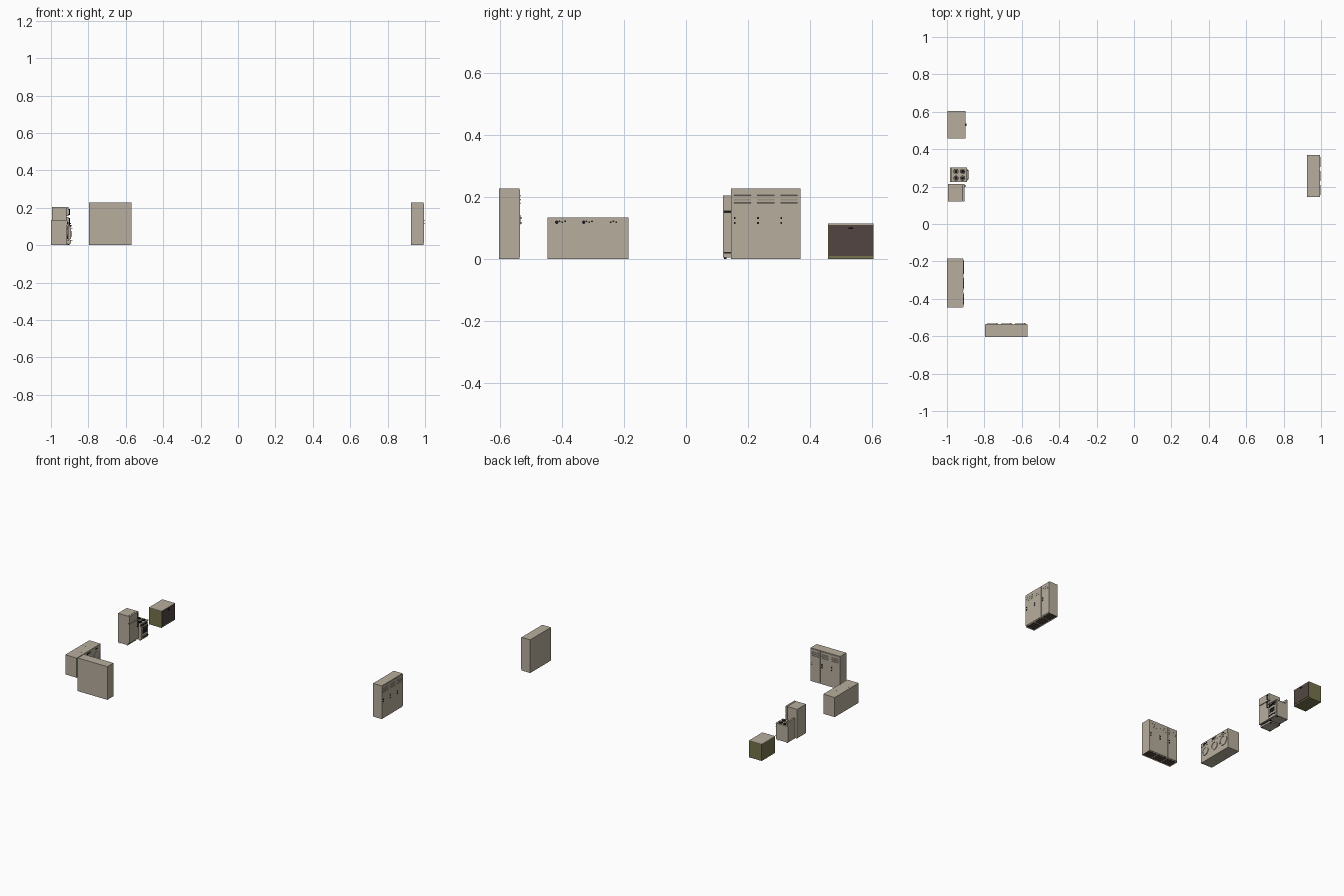
import bpy, bmesh, math
from mathutils import Matrix, Vector

if "Cube" in bpy.data.objects:
    bpy.data.objects.remove(bpy.data.objects["Cube"])


def material(name, rgb):
    m = bpy.data.materials.new(name)
    m.diffuse_color = (*rgb, 1)
    m.use_nodes = True
    m.node_tree.nodes["Principled BSDF"].inputs["Base Color"].default_value = m.diffuse_color
    return m


BEIGE = material("beige enamel", (0.47, 0.42, 0.34))
BROWN = material("dark brown", (0.085, 0.06, 0.052))
OLIVE = material("olive", (0.18, 0.175, 0.075))
BLACK = material("black", (0.012, 0.011, 0.01))

# Each appliance is built facing +x; this matrix puts it in the room
place = Matrix()


def at(x, y, turn=0):
    global place
    place = Matrix.Translation((x, y, 0)) @ Matrix.Rotation(math.radians(turn), 4, 'Z')


def finish(name, bm, mats):
    bm.transform(place)
    bmesh.ops.recalc_face_normals(bm, faces=bm.faces)
    me = bpy.data.meshes.new(name)
    bm.to_mesh(me)
    bm.free()
    for m in mats:
        me.materials.append(m)
    ob = bpy.data.objects.new(name, me)
    bpy.context.collection.objects.link(ob)
    return ob


def box(name, x, y, z, mat=BEIGE, base=None, tilt=0):
    """Box from (min, max) ranges; base gives a recessed underside colour."""
    bm = bmesh.new()
    size = Vector((x[1] - x[0], y[1] - y[0], z[1] - z[0]))
    mid = Vector((x[0] + x[1], y[0] + y[1], z[0] + z[1])) / 2
    bmesh.ops.create_cube(bm, size=1, matrix=Matrix.Translation(mid)
                          @ Matrix.Rotation(tilt, 4, 'Y') @ Matrix.Diagonal((*size, 1)))
    mats = [mat]
    if base:
        mats.append(base)
        bottom = [f for f in bm.faces if f.normal.z < -0.9]
        bmesh.ops.inset_region(bm, faces=bottom, thickness=0.003, depth=-0.006)
        for f in bottom:
            f.material_index = 1
    return finish(name, bm, mats)


def disc(name, c, r, depth, mat=BEIGE, axis='X', n=20, r2=None):
    bm = bmesh.new()
    rot = Matrix.Rotation(math.pi / 2, 4, 'Y') if axis == 'X' else Matrix()
    bmesh.ops.create_cone(bm, cap_ends=True, segments=n, radius1=r, radius2=r2 or r,
                          depth=depth, matrix=Matrix.Translation(c) @ rot)
    return finish(name, bm, [mat])


def ring(name, c, r_out, r_in, depth, axis='X', mat=BEIGE, n=24):
    """Flat ring around the given axis."""
    bm = bmesh.new()
    rows = [(r_out, -depth / 2), (r_out, depth / 2), (r_in, depth / 2), (r_in, -depth / 2)]
    loops = []
    for i in range(n):
        a = math.tau * i / n
        pts = [(h, r * math.cos(a), r * math.sin(a)) for r, h in rows]
        if axis == 'Z':
            pts = [(p[1], p[2], p[0]) for p in pts]
        loops.append([bm.verts.new(Vector(p) + Vector(c)) for p in pts])
    for i in range(n):
        a, b = loops[i], loops[(i + 1) % n]
        for k in range(4):
            bm.faces.new((a[k], b[k], b[(k + 1) % 4], a[(k + 1) % 4]))
    return finish(name, bm, [mat])


def locker(tag, y0, w=0.075):
    n = "locker_" + tag
    y1 = y0 + w
    box(n + "_body", (-0.036, 0.030), (y0, y1), (0, 0.228), base=BROWN)
    box(n + "_door", (0.030, 0.033), (y0 + 0.001, y1 - 0.001), (0.008, 0.224))
    for k in range(3):  # louvres
        z = 0.178 + k * 0.012
        box(f"{n}_louvre_{k}", (0.032, 0.0345), (y0 + 0.010, y1 - 0.010), (z, z + 0.004), tilt=0.3)
    box(n + "_latch_plate", (0.033, 0.0342), (y0 + 0.009, y0 + 0.016), (0.112, 0.142))
    for z in (0.117, 0.133):  # latch studs
        box(f"{n}_latch_{z}", (0.034, 0.037), (y0 + 0.010, y0 + 0.015), (z - 0.003, z + 0.003), BLACK)


# Two banks of three lockers
for bank, x, y, turn in (("rear", 0.961, 0.257, 0), ("front", -0.683, -0.567, 90)):
    at(x, y, turn)
    for i in range(3):
        locker(f"{bank}_{i}", -0.1125 + i * 0.075)

# Two washers and a dryer side by side
for i in range(3):
    n = ("washer_a", "washer_b", "dryer")[i]
    w, r = 0.0865, (0.028, 0.028, 0.033)[i]
    at(-0.955, -0.4025 + i * 0.0868)
    box(n + "_body", (-0.045, 0.042), (-w / 2, w / 2), (0, 0.135))
    ring(n + "_door_rim", (0.043, 0, 0.067), r, r - 0.005, 0.005)
    disc(n + "_door", (0.0425, 0, 0.067), r - 0.006, 0.003)
    box(n + "_control_panel", (0.042, 0.0432), (-w / 2 + 0.003, w / 2 - 0.003), (0.108, 0.132))
    for k in range(4 if i < 2 else 3):  # knobs and buttons
        size = 0.0055 if k == 0 and i < 2 else 0.003
        disc(f"{n}_knob_{k}", (0.0445, -0.014 + k * 0.009, 0.119 + 0.003 * (k % 2)), size, 0.004, BLACK, n=10)
    if i == 2:
        box(n + "_door_grip", (0.042, 0.046), (-0.040, -0.034), (0.057, 0.077))

# Refrigerator with freezer door on top
at(-0.95, 0.167)
box("fridge_body", (-0.045, 0.030), (-0.048, 0.048), (0.006, 0.205))
box("fridge_door", (0.032, 0.043), (-0.048, 0.048), (0.022, 0.151))
box("freezer_door", (0.032, 0.043), (-0.048, 0.048), (0.156, 0.205))
box("fridge_door_seal", (0.029, 0.033), (-0.045, 0.045), (0.018, 0.203), BLACK)
for tag, z in (("fridge", (0.105, 0.146)), ("freezer", (0.162, 0.195))):
    box(tag + "_handle", (0.047, 0.051), (0.034, 0.039), z, BLACK)
    for k in range(2):
        zz = z[k] - 0.004 * k
        box(f"{tag}_handle_post_{k}", (0.042, 0.049), (0.034, 0.039), (zz, zz + 0.004), BLACK)
for x in (-0.035, 0.022):
    for y in (-0.04, 0.04):
        disc(f"fridge_foot_{x}_{y}", (x, y, 0.004), 0.004, 0.008, BLACK, 'Z', 8)

# Cooker with four burners, oven door and back panel
at(-0.938, 0.263)
box("cooker_body", (-0.046, 0.040), (-0.038, 0.038), (0.006, 0.114))
box("cooker_top", (-0.046, 0.046), (-0.039, 0.039), (0.114, 0.118))
box("cooker_back_panel", (-0.046, -0.034), (-0.039, 0.039), (0.118, 0.145))
box("oven_door", (0.040, 0.046), (-0.036, 0.036), (0.032, 0.094))
box("oven_window", (0.046, 0.0468), (-0.024, 0.024), (0.045, 0.076), BLACK)
box("oven_drawer", (0.040, 0.046), (-0.036, 0.036), (0.008, 0.029))
for tag, z in (("oven", 0.086), ("drawer", 0.022)):
    box(tag + "_handle", (0.050, 0.054), (-0.026, 0.026), (z, z + 0.004), BLACK)
    for y in (-0.024, 0.024):
        box(f"{tag}_handle_post_{y}", (0.045, 0.052), (y - 0.002, y + 0.002), (z, z + 0.004), BLACK)
for x in (-0.014, 0.022):
    for y in (-0.018, 0.018):
        ring(f"burner_ring_{x}_{y}", (x, y, 0.1195), 0.014, 0.011, 0.003, 'Z', BLACK, 16)
        disc(f"burner_{x}_{y}", (x, y, 0.1195), 0.009, 0.003, BLACK, 'Z', 12)
for k in range(5):
    disc(f"cooker_knob_{k}", (0.043, -0.028 + k * 0.014, 0.104), 0.0045, 0.008, BLACK, n=10, r2=0.0035)
for x in (-0.038, 0.032):
    for y in (-0.031, 0.031):
        disc(f"cooker_foot_{x}_{y}", (x, y, 0.004), 0.004, 0.008, BLACK, 'Z', 8)

# Olive cabinet with dark front and pale top
at(-0.948, 0.531)
box("cabinet_body", (-0.050, 0.046), (-0.073, 0.073), (0, 0.111), OLIVE)
box("cabinet_top", (-0.050, 0.047), (-0.073, 0.073), (0.111, 0.115))
box("cabinet_front", (0.046, 0.048), (-0.071, 0.071), (0.010, 0.110), BROWN)
box("cabinet_latch", (0.048, 0.053), (-0.007, 0.007), (0.097, 0.102), BLACK)
